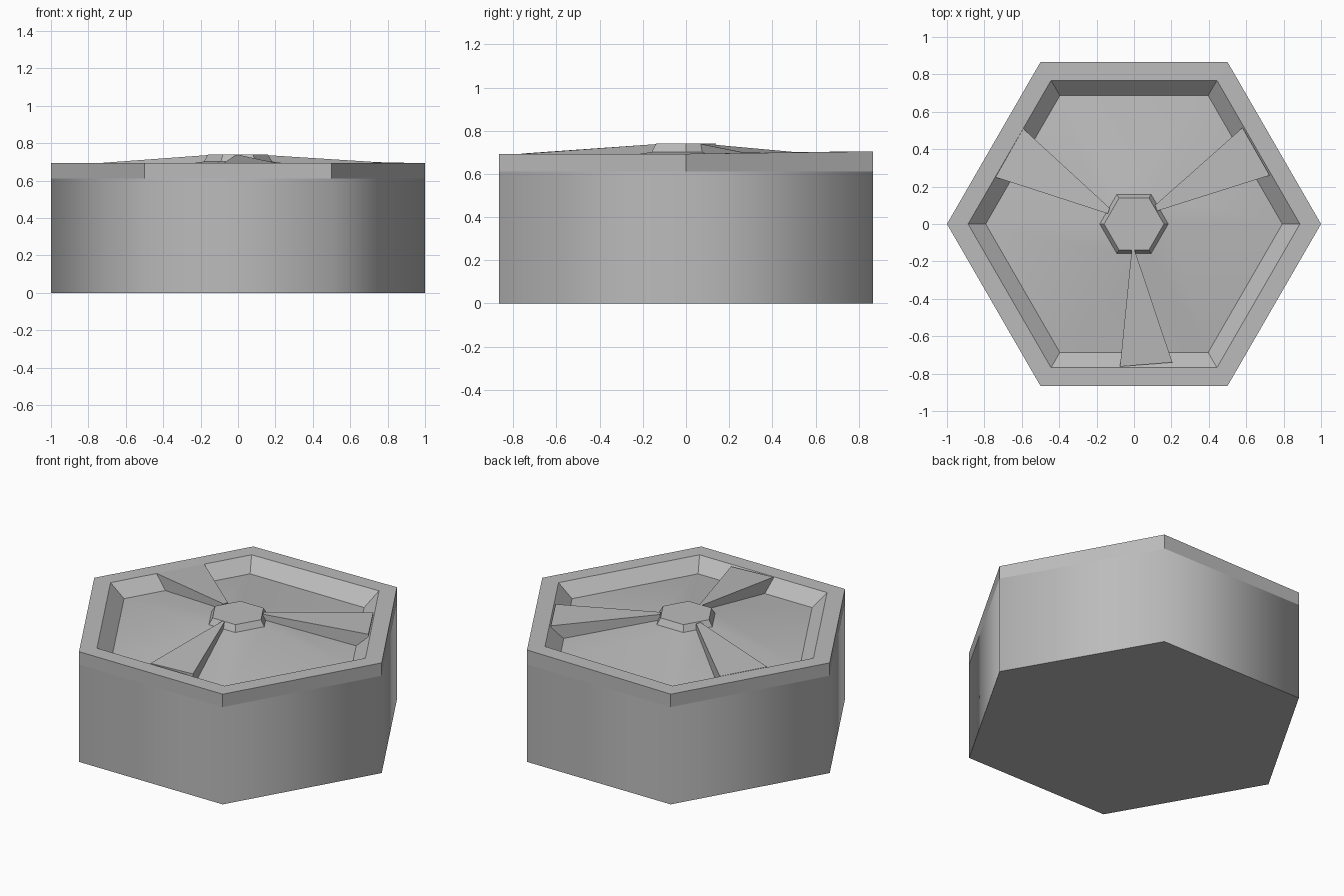
import bpy
import bmesh
from math import cos, sin, pi

cube = bpy.data.objects.get("Cube")
if cube:
    bpy.data.objects.remove(cube, do_unlink=True)

grey = bpy.data.materials.new("plain grey")
grey.use_nodes = True
colour = (0.5, 0.5, 0.5, 1)
grey.diffuse_color = colour
grey.node_tree.nodes["Principled BSDF"].inputs["Base Color"].default_value = colour


def finish(name, bm):
    mesh = bpy.data.meshes.new(name)
    bm.to_mesh(mesh)
    bm.free()
    mesh.materials.append(grey)
    obj = bpy.data.objects.new(name, mesh)
    bpy.context.collection.objects.link(obj)
    return obj


def hex_loft(name, rings, smooth=False, bottom=False, top=False):
    """Join stacked hexagons given as (radius, height), outside first."""
    bm = bmesh.new()
    loops = [[bm.verts.new((r * cos(i * pi / 3), r * sin(i * pi / 3), z))
              for i in range(6)] for r, z in rings]
    for low, high in zip(loops, loops[1:]):
        for i in range(6):
            j = (i + 1) % 6
            face = bm.faces.new((low[i], low[j], high[j], high[i]))
            face.smooth = smooth
    if bottom:
        bm.faces.new(loops[0][::-1])
    if top:
        bm.faces.new(loops[-1])
    for edge in bm.edges:
        # ring edges stay crisp, corner edges follow the smoothing
        if abs(edge.verts[0].co.z - edge.verts[1].co.z) < 0.001:
            edge.smooth = False
    return finish(name, bm)


BAND, RIM, HUB = 0.612, 0.693, 0.74

# Drum body, softly shaded around its corners
hex_loft("drum_body", [(1, 0), (1, BAND)], smooth=True, bottom=True)

# Crisp rim band with sloping inner wall; its back corner sits a touch higher
rim = hex_loft("rim", [(1, BAND), (1, RIM), (0.887, RIM), (0.793, 0.617)])
for v in rim.data.vertices:
    if abs(v.co.z - RIM) < 0.001 and v.co.x > 0 and v.co.y > 0.1:
        v.co.z += 0.011

# Sunken floor rising to the middle
hex_loft("floor", [(0.793, 0.617), (0.18, 0.702)], smooth=True)

# Hub
hex_loft("hub", [(0.187, 0.695), (0.16, HUB)], top=True)


def spoke(name, inner, outer, end_height):
    """Wedge that widens from the hub to the rim."""
    bm = bmesh.new()
    plan = [(p, HUB - 0.002, 0.66) for p in inner]
    plan += [(p, end_height, 0.6) for p in outer]
    high = [bm.verts.new((*p, z)) for p, z, _ in plan]
    low = [bm.verts.new((*p, z)) for p, _, z in plan]
    bm.faces.new(high)
    bm.faces.new(low[::-1])
    for i in range(4):
        j = (i + 1) % 4
        bm.faces.new((low[i], low[j], high[j], high[i]))
    bmesh.ops.recalc_face_normals(bm, faces=bm.faces)
    finish(name, bm)


# Spokes
spoke("front_spoke", [(-0.012, -0.135), (0.002, -0.135)],
      [(0.205, -0.74), (-0.075, -0.762)], 0.694)
spoke("left_spoke", [(0.125, 0.07), (0.112, 0.1)],
      [(0.58, 0.515), (0.725, 0.26)], 0.7)
spoke("right_spoke", [(-0.13, 0.085), (-0.14, 0.055)],
      [(-0.74, 0.25), (-0.592, 0.51)], 0.694)
